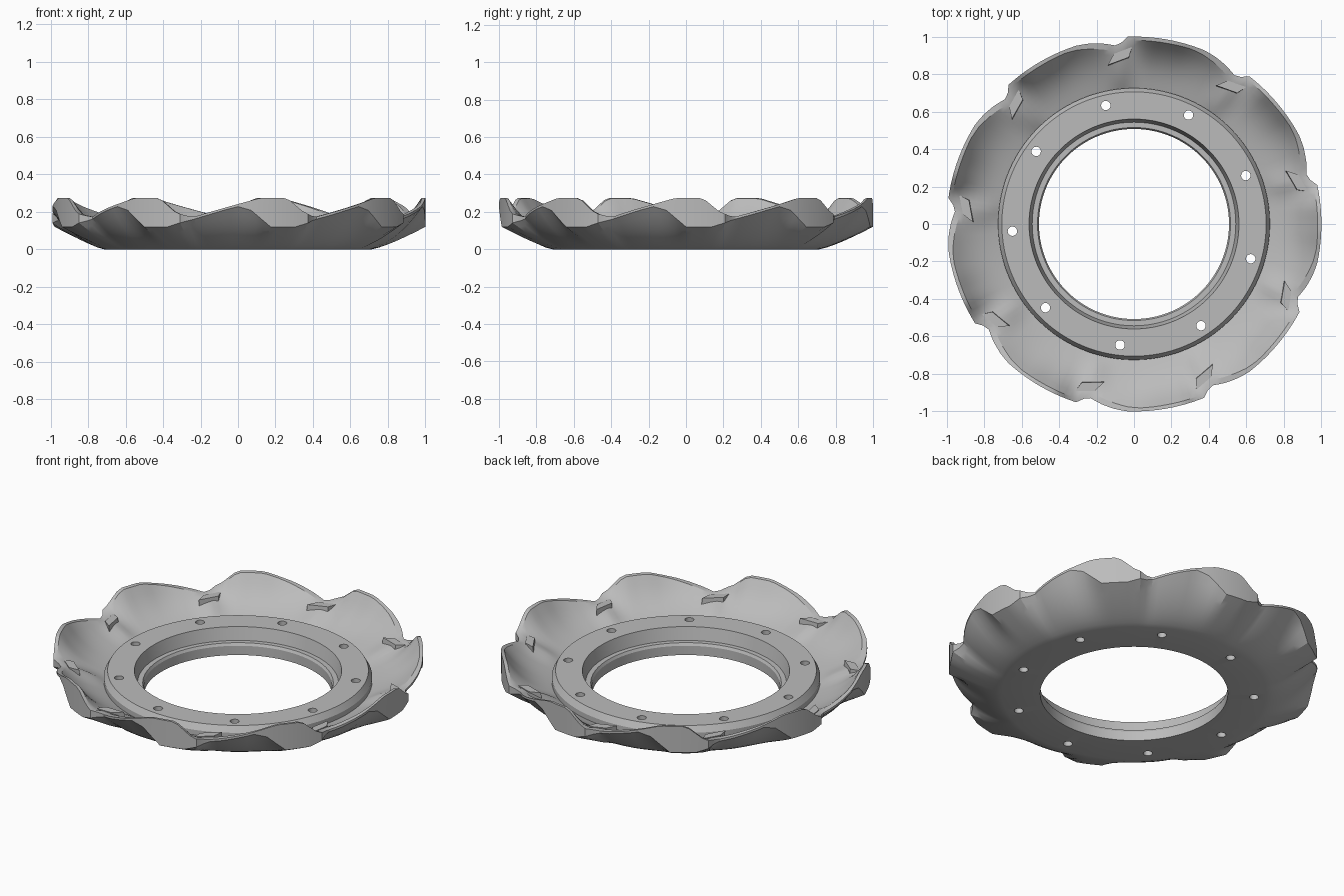
import bpy, bmesh
from math import sin, cos, radians

LOBES = 9
PERIOD = 360 / LOBES

cube = bpy.data.objects.get("Cube")
if cube:
    bpy.data.objects.remove(cube, do_unlink=True)

# Single metal colour
metal = bpy.data.materials.new("grey_metal")
metal.use_nodes = True
metal.diffuse_color = (0.5, 0.5, 0.5, 1)
metal.node_tree.nodes["Principled BSDF"].inputs["Base Color"].default_value = (0.5, 0.5, 0.5, 1)


def smooth(obj):
    bpy.ops.object.select_all(action='DESELECT')
    obj.select_set(True)
    bpy.context.view_layer.objects.active = obj
    bpy.ops.object.shade_smooth_by_angle(angle=radians(22))


def make_object(name, bm):
    bmesh.ops.recalc_face_normals(bm, faces=bm.faces)
    mesh = bpy.data.meshes.new(name)
    bm.to_mesh(mesh)
    bm.free()
    obj = bpy.data.objects.new(name, mesh)
    bpy.context.collection.objects.link(obj)
    mesh.materials.append(metal)
    smooth(obj)
    return obj


def polar(r, degrees, z):
    return (r * cos(radians(degrees)), r * sin(radians(degrees)), z)


def sample(keys, x):
    """Piecewise linear value of a list of (angle, value) pairs."""
    for (a, va), (b, vb) in zip(keys, keys[1:]):
        if x <= b:
            return va + (vb - va) * (x - a) / (b - a)
    return keys[-1][1]


# Hub profile with a bevelled shoulder and an inner ledge, from the outside in
HUB = [(0.725, 0.11), (0.705, 0.145), (0.56, 0.145), (0.543, 0.07),
       (0.515, 0.07), (0.507, 0.055), (0.507, 0)]

# Wavy dish: rim shape over one lobe, as (angle, value)
LOWER_EDGE = [(0, 0.12), (8, 0.12), (14, 0.152), (20, 0.18), (26, 0.21),
              (30, 0.228), (34, 0.208), (40, 0.12)]
UPPER_EDGE = [(0, 0.275), (4, 0.275), (6, 0.262), (10, 0.205), (13, 0.18),
              (16, 0.174), (20, 0.193), (37, 0.275), (40, 0.275)]
OUTER_RADIUS = [(0, 1), (12, 1), (14, 0.97), (16, 0.958), (20, 0.978),
                (24, 0.992), (28, 1), (40, 1)]
RIM_WIDTH = [(0, 0.02), (10, 0.02), (16, 0.035), (24, 0.03), (32, 0.018), (40, 0.02)]
RIDGE = [(0, 0), (8, 0), (14, 0.015), (22, 0), (40, 0)]
ROOT_BELOW, ROOT_ABOVE = 0.715, 0.725
ROOT_HEIGHT, DISH_HEIGHT = 0.08, 0.165


def section(degrees):
    x = degrees % PERIOD
    low = sample(LOWER_EDGE, x)
    top = sample(UPPER_EDGE, x)
    outer = sample(OUTER_RADIUS, x)
    inner = outer - sample(RIM_WIDTH, x)
    points = []
    # Underside: a shallow bowl that steepens into each lobe
    for i in range(9):
        t = i / 8
        points.append((ROOT_BELOW + (outer - ROOT_BELOW) * t,
                       0.12 * t ** 1.25 + (low - 0.12) * t ** 2.4))
    points.append((outer, top))
    # Inside: a gentle floor with a steep wall near the rim
    for i in range(8, -1, -1):
        t = i / 8
        points.append((ROOT_ABOVE + (inner - ROOT_ABOVE) * t,
                       ROOT_HEIGHT + (DISH_HEIGHT - ROOT_HEIGHT) * t
                       + (top - 0.003 - DISH_HEIGHT) * t ** 3
                       + sample(RIDGE, x) * 4 * t * (1 - t)))
    return points + HUB


# Ring with wavy dish, lofted around the z axis
STEPS = LOBES * 20
bm = bmesh.new()
rings = []
for i in range(STEPS):
    degrees = 360 * i / STEPS
    rings.append([bm.verts.new(polar(r, degrees, z)) for r, z in section(degrees)])
for a, b in zip(rings, rings[1:] + rings[:1]):
    for j in range(len(a)):
        k = (j + 1) % len(a)
        bm.faces.new((a[j], b[j], b[k], a[k]))
ring = make_object("wavy_dish_ring", bm)

# Bolt holes through the hub
bm = bmesh.new()
for i in range(LOBES):
    geom = bmesh.ops.create_cone(bm, cap_ends=True, segments=20, radius1=0.025,
                                 radius2=0.025, depth=0.6)
    bmesh.ops.translate(bm, verts=geom["verts"], vec=polar(0.65, 23.4 + i * PERIOD, 0))
cutter = make_object("bolt_hole_cutter", bm)
cutter.hide_render = True
mod = ring.modifiers.new("bolt_holes", 'BOOLEAN')
mod.object = cutter
mod.solver = 'EXACT'
bpy.context.view_layer.objects.active = ring
bpy.ops.object.modifier_apply(modifier=mod.name)
bpy.data.objects.remove(cutter, do_unlink=True)
smooth(ring)

# Small flat-topped chips in the low parts of the dish, as (angle, radius)
CHIP = [(10.6, 0.945), (11.8, 0.89), (19.3, 0.86), (16.8, 0.914)]
bm = bmesh.new()
for i in range(LOBES):
    top = [bm.verts.new(polar(r, a + i * PERIOD, 0.176)) for a, r in CHIP]
    base = [bm.verts.new(polar(r - 0.005, a + i * PERIOD, 0.132)) for a, r in CHIP]
    bm.faces.new(top)
    bm.faces.new(base[::-1])
    for j in range(4):
        k = (j + 1) % 4
        bm.faces.new((top[j], base[j], base[k], top[k]))
make_object("dish_chips", bm)
